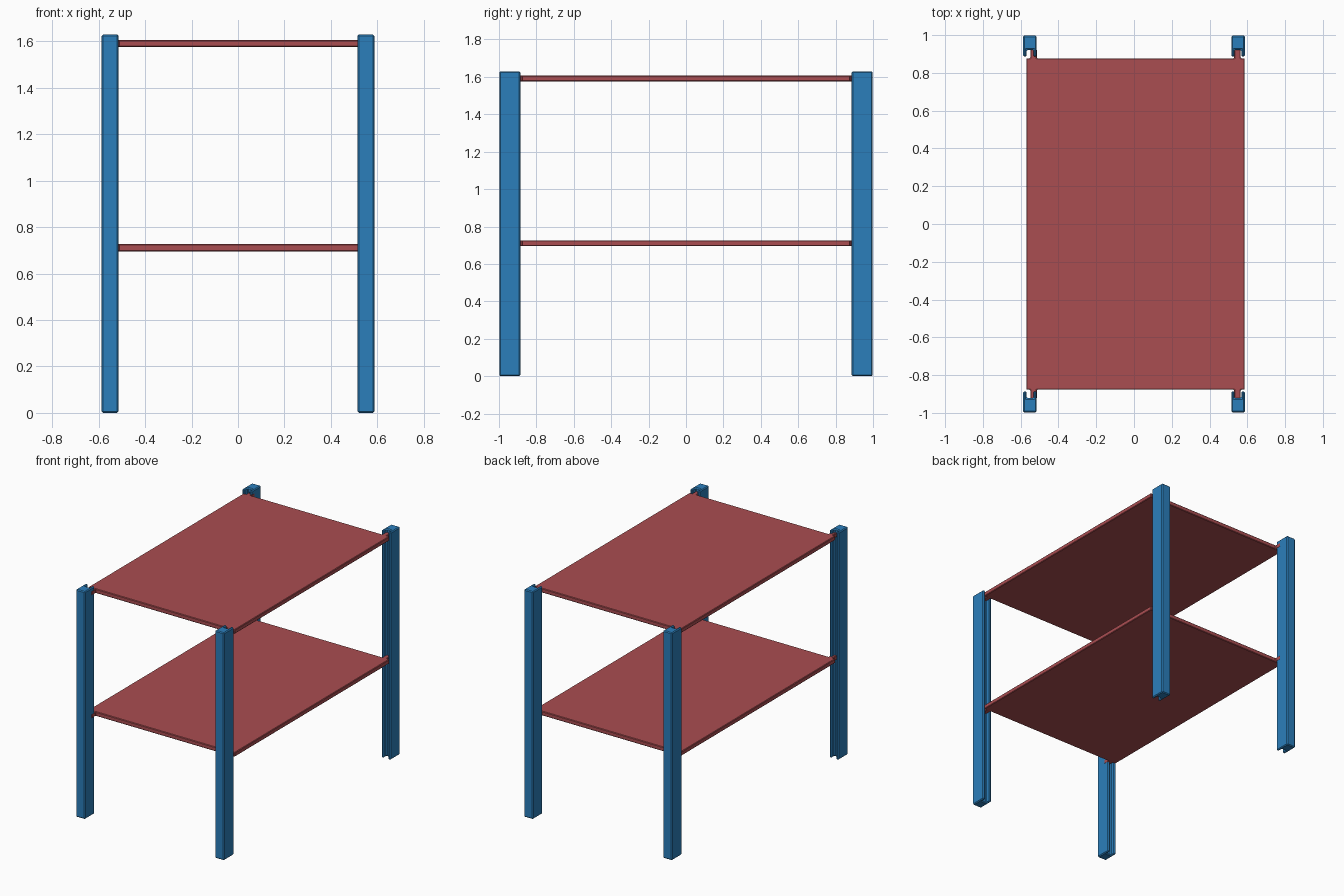
import bpy, bmesh

if "Cube" in bpy.data.objects:
    bpy.data.objects.remove(bpy.data.objects["Cube"])


def material(name, rgb):
    m = bpy.data.materials.new(name)
    m.diffuse_color = (*rgb, 1)
    m.use_nodes = True
    m.node_tree.nodes["Principled BSDF"].inputs["Base Color"].default_value = m.diffuse_color
    return m


blue = material("blue paint", (0.024, 0.21, 0.50))
red = material("red paint", (0.40, 0.075, 0.083))


def prism(name, outline, z0, z1, mat, bevel):
    """Extrude an xy outline from z0 to z1 and chamfer its edges."""
    bm = bmesh.new()
    base = bm.faces.new([bm.verts.new((x, y, z0)) for x, y in outline])
    up = bmesh.ops.extrude_face_region(bm, geom=[base])["geom"]
    bmesh.ops.translate(bm, vec=(0, 0, z1 - z0),
                        verts=[v for v in up if isinstance(v, bmesh.types.BMVert)])
    bmesh.ops.recalc_face_normals(bm, faces=bm.faces)
    bmesh.ops.bevel(bm, geom=list(bm.edges), offset=bevel, segments=1,
                    affect='EDGES', clamp_overlap=True)
    bmesh.ops.recalc_face_normals(bm, faces=bm.faces)
    me = bpy.data.meshes.new(name)
    bm.to_mesh(me)
    bm.free()
    me.materials.append(mat)
    ob = bpy.data.objects.new(name, me)
    bpy.context.collection.objects.link(ob)
    return ob


# Posts: upright channels whose groove faces the shelves
for side, sx in (("left", -1), ("right", 1)):
    for end, sy in (("front", -1), ("back", 1)):
        profile = [(0.515, 0.997), (0.515, 0.886), (0.532, 0.886), (0.532, 0.922),
                   (0.568, 0.922), (0.568, 0.886), (0.587, 0.886), (0.587, 0.997)]
        prism(f"{end}_{side}_post", [(x * sx, y * sy) for x, y in profile],
              0.0, 1.63, blue, 0.006)

# Shelves: thin boards with a tongue at each corner that sits in the groove
cx = 0.008                      # boards sit slightly to the right
hx, hy = 0.578, 0.877           # half sizes
t0, t1, tip = 0.522, 0.557, 0.925
quarter = [(hx, hy), (t1, hy), (t1, tip), (t0, tip), (t0, hy)]
outline = (quarter + [(-x, y) for x, y in reversed(quarter)]
           + [(-x, -y) for x, y in quarter] + [(x, -y) for x, y in reversed(quarter)])
outline = [(x + cx, y) for x, y in outline]
for name, z in (("lower_shelf", 0.711), ("upper_shelf", 1.591)):
    prism(name, outline, z - 0.0155, z + 0.0155, red, 0.004)
